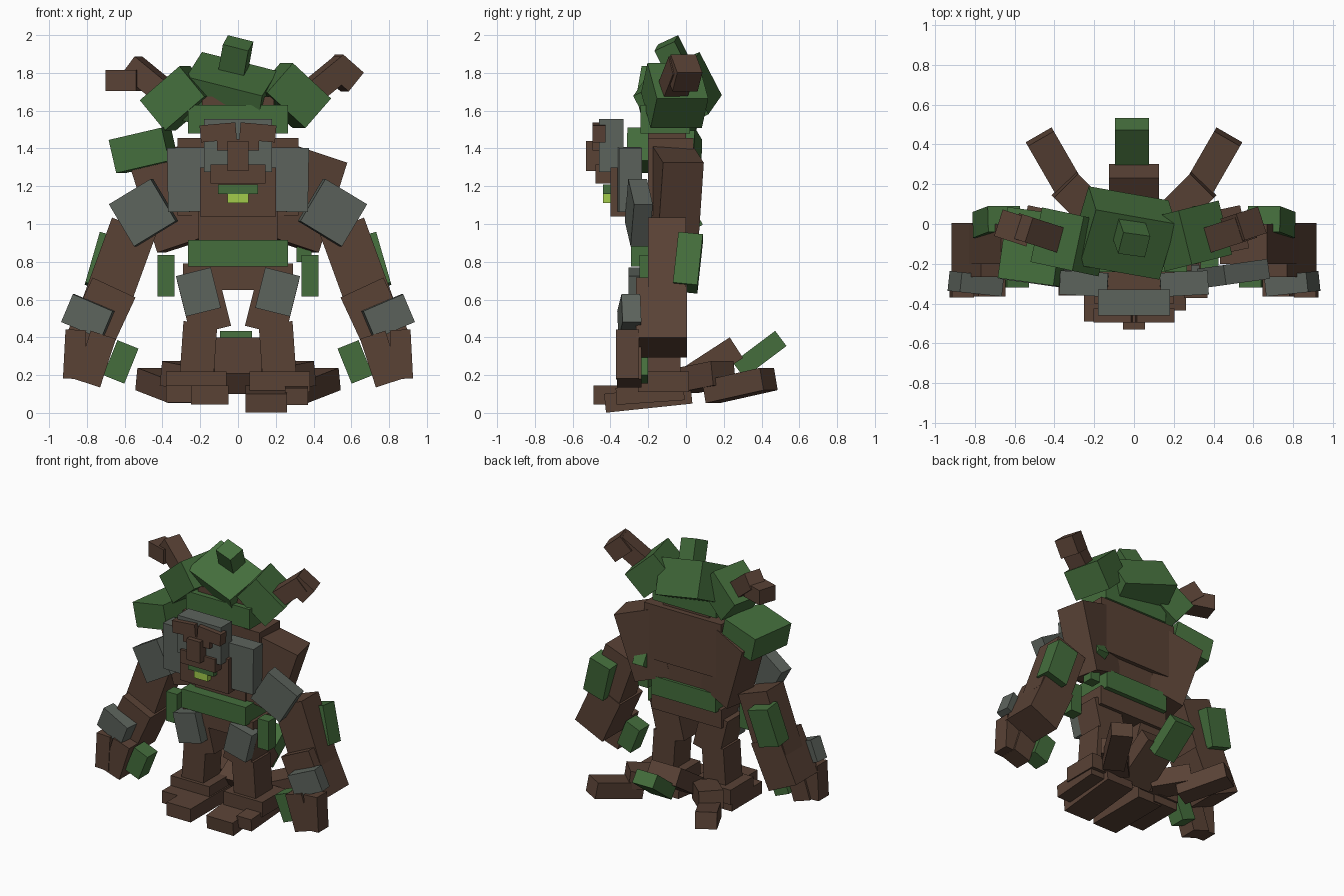
import bpy
import bmesh
from math import radians
from mathutils import Euler, Matrix, Vector

default_cube = bpy.data.objects.get("Cube")
if default_cube:
    bpy.data.objects.remove(default_cube, do_unlink=True)


def make_material(name, colour):
    material = bpy.data.materials.new(name)
    material.use_nodes = True
    rgba = (*colour, 1)
    material.diffuse_color = rgba
    material.node_tree.nodes["Principled BSDF"].inputs["Base Color"].default_value = rgba
    return material


BARK = make_material("bark_brown", (.1, .054, .036))
MOSS = make_material("moss_green", (.058, .155, .045))
STONE = make_material("stone_grey", (.108, .125, .108))
GLOW = make_material("lime_glow", (.36, .6, .07))


def block(name, material, at, size, turn=(0, 0, 0)):
    """A flat-faced box, turned by XYZ angles in degrees."""
    mesh = bpy.data.meshes.new(name)
    bm = bmesh.new()
    bmesh.ops.create_cube(bm, size=1, matrix=Matrix.Diagonal((*size, 1)))
    bm.to_mesh(mesh)
    bm.free()
    mesh.materials.append(material)
    part = bpy.data.objects.new(name, mesh)
    part.location = Vector(at)
    part.rotation_euler = Euler([radians(angle) for angle in turn])
    bpy.context.collection.objects.link(part)
    return part


def pair(name, material, at, size, turn=(0, 0, 0)):
    """The same box on the left (+x) and mirrored on the right."""
    x, y, z = at
    tilt, lean, spin = turn
    block("left_" + name, material, at, size, turn)
    block("right_" + name, material, (-x, y, z), size, (tilt, -lean, -spin))


# Torso, belt and pelvis
block("chest", BARK, at=(0, -.08, 1.25), size=(.64, .24, .41))
block("belly", BARK, at=(0, -.1, .96), size=(.42, .22, .3))
block("belt", MOSS, at=(0, -.13, .845), size=(.53, .32, .14))
block("pelvis", BARK, at=(0, -.12, .72), size=(.58, .23, .14))
pair("shoulder", BARK, at=(.35, -.057, 1.13), size=(.28, .22, .5), turn=(0, 18, 12))
pair("chest_plate", STONE, at=(.25, -.3, 1.235), size=(.24, .12, .34), turn=(0, 1, 3))
pair("pauldron", STONE, at=(.5, -.25, 1.06), size=(.26, .1, .26), turn=(0, 31, 8))
block("right_shoulder_moss", MOSS, at=(-.5, -.115, 1.39), size=(.29, .36, .18), turn=(0, -13, -8))
block("left_back_tuft", MOSS, at=(.34, .03, 1.02), size=(.09, .08, .1), turn=(30, 0, 0))
block("left_hip_tuft", MOSS, at=(.35, -.03, .84), size=(.08, .08, .08))
pair("hanging_moss", MOSS, at=(.38, -.2, .725), size=(.09, .09, .22))

# Face
block("face_slab", STONE, at=(0, -.395, 1.415), size=(.36, .13, .28))
block("jaw", BARK, at=(0, -.32, 1.17), size=(.4, .16, .26))
pair("brow", BARK, at=(.105, -.46, 1.485), size=(.19, .07, .09), turn=(0, 5, 0))
block("nose_bridge", BARK, at=(0, -.46, 1.42), size=(.22, .07, .06))
block("nose", BARK, at=(0, -.49, 1.36), size=(.11, .08, .16))
block("upper_lip", BARK, at=(0, -.43, 1.265), size=(.29, .1, .1))
block("mouth_moss", MOSS, at=(0, -.41, 1.185), size=(.21, .06, .05))
block("mouth_glow", GLOW, at=(0, -.42, 1.135), size=(.11, .04, .05))

# Mossy head with horns
block("head_core", BARK, at=(0, -.1, 1.55), size=(.38, .2, .25))
block("head_band", MOSS, at=(0, -.11, 1.555), size=(.53, .26, .15))
block("head_crest", MOSS, at=(-.05, -.045, 1.68), size=(.42, .32, .26), turn=(25, 14, -10))
block("crown_tuft", MOSS, at=(-.015, -.06, 1.87), size=(.14, .12, .2), turn=(25, 14, -8))
block("left_head_lobe", MOSS, at=(.29, -.06, 1.68), size=(.28, .28, .21), turn=(0, 42, 14))
block("right_head_lobe", MOSS, at=(-.32, -.09, 1.665), size=(.28, .28, .21), turn=(0, -40, -12))
pair("horn_base", BARK, at=(.465, -.05, 1.76), size=(.26, .13, .12), turn=(0, -38, 18))
block("right_horn_tip", BARK, at=(-.6, -.02, 1.76), size=(.17, .14, .11), turn=(0, 0, -18))
block("left_horn_tip", BARK, at=(.55, -.01, 1.8), size=(.15, .14, .13), turn=(0, 40, 18))

# Arms and hands
pair("upper_arm", BARK, at=(.63, -.1, .77), size=(.25, .2, .47), turn=(0, -20, 0))
pair("arm_moss", MOSS, at=(.69, .01, .795), size=(.17, .13, .28), turn=(-6, -16, 0))
pair("forearm", BARK, at=(.73, -.13, .505), size=(.25, .27, .35), turn=(0, -25, 0))
pair("bracer", STONE, at=(.795, -.3, .51), size=(.23, .1, .16), turn=(0, -23, 6))
pair("outer_finger", BARK, at=(.865, -.31, .31), size=(.11, .12, .26), turn=(0, -3, 0))
pair("inner_finger", BARK, at=(.755, -.3, .285), size=(.14, .13, .27), turn=(0, -18, 0))
pair("thumb", MOSS, at=(.62, -.26, .27), size=(.12, .12, .2), turn=(0, -22, 0))

# Legs and feet
pair("thigh_plate", STONE, at=(.21, -.255, .64), size=(.19, .1, .22), turn=(0, 14, 0))
pair("thigh", BARK, at=(.18, -.13, .58), size=(.22, .2, .3), turn=(0, 14, 0))
pair("shin", BARK, at=(.21, -.13, .32), size=(.18, .2, .32), turn=(0, -4, 0))
pair("ankle", BARK, at=(.22, -.12, .165), size=(.32, .27, .11))
block("left_inner_toe", BARK, at=(.15, -.2, .075), size=(.22, .46, .1), turn=(6, 0, 0))
block("left_outer_toe", BARK, at=(.31, -.19, .1), size=(.12, .36, .09), turn=(4, 0, 0))
block("right_outer_toe", BARK, at=(-.28, -.18, .1), size=(.2, .36, .09))
block("right_inner_toe", BARK, at=(-.15, -.25, .095), size=(.2, .48, .1))

# Roots trailing behind
block("middle_root", BARK, at=(0, .12, .25), size=(.25, .35, .13), turn=(33, 0, 0))
block("middle_root_moss", MOSS, at=(-.01, .39, .31), size=(.17, .28, .1), turn=(37, 0, 0))
pair("inner_root", BARK, at=(.25, .1, .19), size=(.17, .28, .13), turn=(8, 0, -45))
pair("outer_root", BARK, at=(.385, .285, .145), size=(.15, .36, .12), turn=(11, 0, -30))
